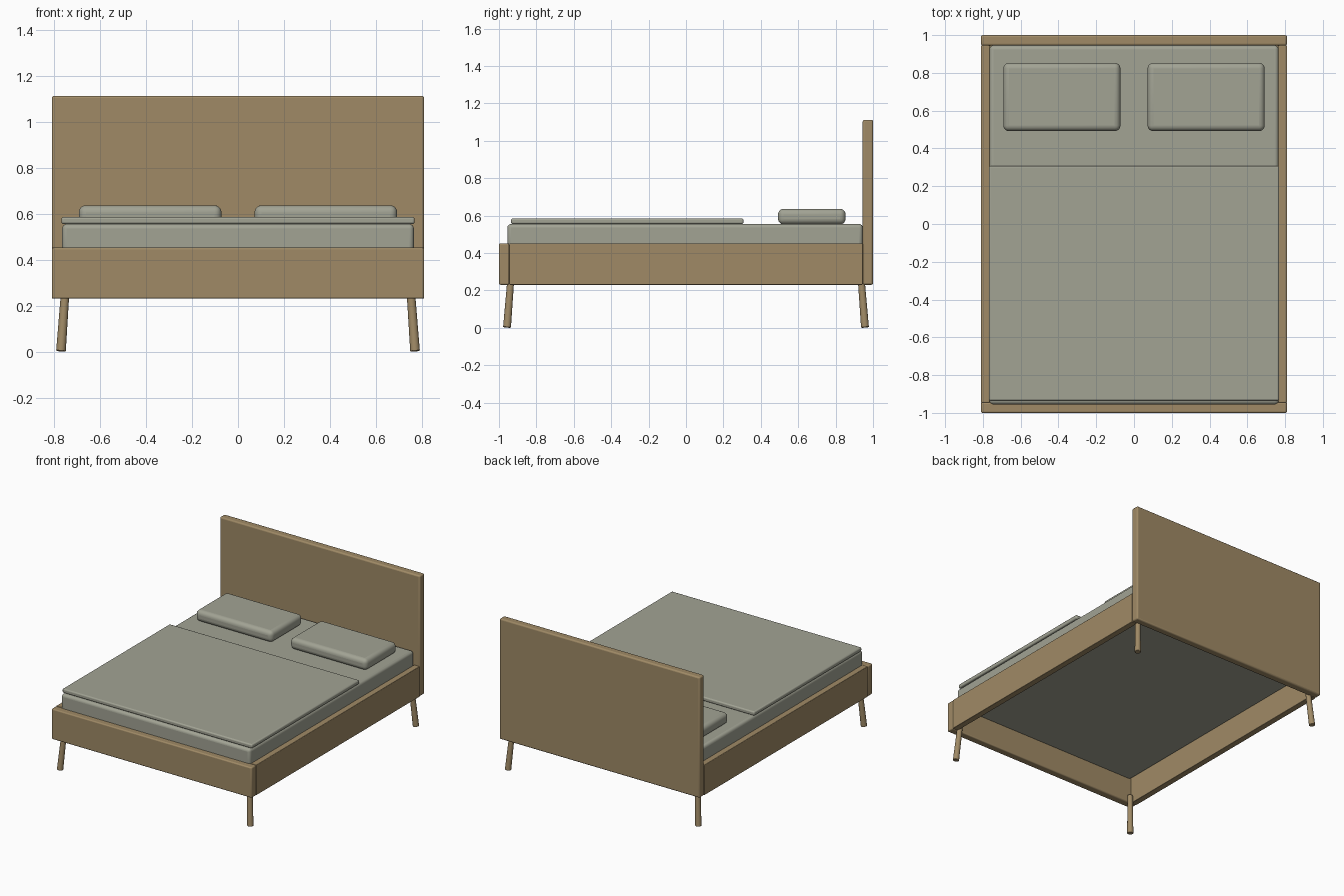
import bpy
from mathutils import Vector

cube = bpy.data.objects.get("Cube")
if cube:
    bpy.data.objects.remove(cube, do_unlink=True)


def make_material(name, rgb):
    mat = bpy.data.materials.new(name)
    mat.use_nodes = True
    mat.diffuse_color = (*rgb, 1)
    mat.node_tree.nodes["Principled BSDF"].inputs["Base Color"].default_value = (*rgb, 1)
    return mat


wood = make_material("oak wood", (0.35, 0.255, 0.133))
linen = make_material("grey linen", (0.36, 0.366, 0.296))


def finish(obj, name, mat, bevel, segments):
    obj.name = name
    obj.data.materials.append(mat)
    mod = obj.modifiers.new("rounded edges", 'BEVEL')
    mod.width = bevel
    mod.segments = segments
    mod.limit_method = 'ANGLE'
    bpy.ops.object.shade_smooth_by_angle()
    return obj


def box(name, low, high, mat, bevel, segments=3):
    """Rounded box between two opposite corners."""
    low, high = Vector(low), Vector(high)
    bpy.ops.mesh.primitive_cube_add(size=1, location=(low + high) / 2)
    obj = bpy.context.object
    obj.scale = high - low
    bpy.ops.object.transform_apply(location=False, rotation=False, scale=True)
    return finish(obj, name, mat, bevel, segments)


def leg(name, foot, top):
    """Tapered round leg leaning from foot to top."""
    foot, top = Vector(foot), Vector(top)
    axis = top - foot
    bpy.ops.mesh.primitive_cone_add(vertices=24, radius1=0.021, radius2=0.018,
                                    depth=axis.length, location=(foot + top) / 2)
    obj = bpy.context.object
    obj.rotation_euler = axis.to_track_quat('Z', 'Y').to_euler()
    return finish(obj, name, wood, 0.003, 2)


# Wooden frame
W, RAIL = 0.81, 0.765
BASE, FRAME_TOP, END = 0.23, 0.452, 0.945
box("headboard", (-W, END, BASE), (W, 1, 1.112), wood, 0.01)
box("footboard", (-W, -1, BASE), (W, -END, FRAME_TOP), wood, 0.008)

# Mattress and blanket
MATTRESS_TOP = 0.555
box("mattress", (-RAIL, -0.955, 0.415), (RAIL, END, MATTRESS_TOP), linen, 0.02, 4)
box("blanket", (-0.768, -0.935, MATTRESS_TOP), (0.768, 0.307, 0.585), linen, 0.009)

# Mirrored rails, pillows and splayed legs
for side, s in (("left", 1), ("right", -1)):
    inner, outer = sorted((s * RAIL, s * W))
    box(side + "_side_rail", (inner, -END, BASE), (outer, END, FRAME_TOP), wood, 0.004)
    near, far = sorted((s * 0.072, s * 0.692))
    box(side + "_pillow", (near, 0.492, MATTRESS_TOP - 0.002), (far, 0.853, 0.636),
        linen, 0.03, 5)
    for end, e in (("front", -1), ("back", 1)):
        leg(f"{end}_{side}_leg", (s * 0.77, e * 0.957, 0.002), (s * 0.75, e * 0.935, 0.282))
